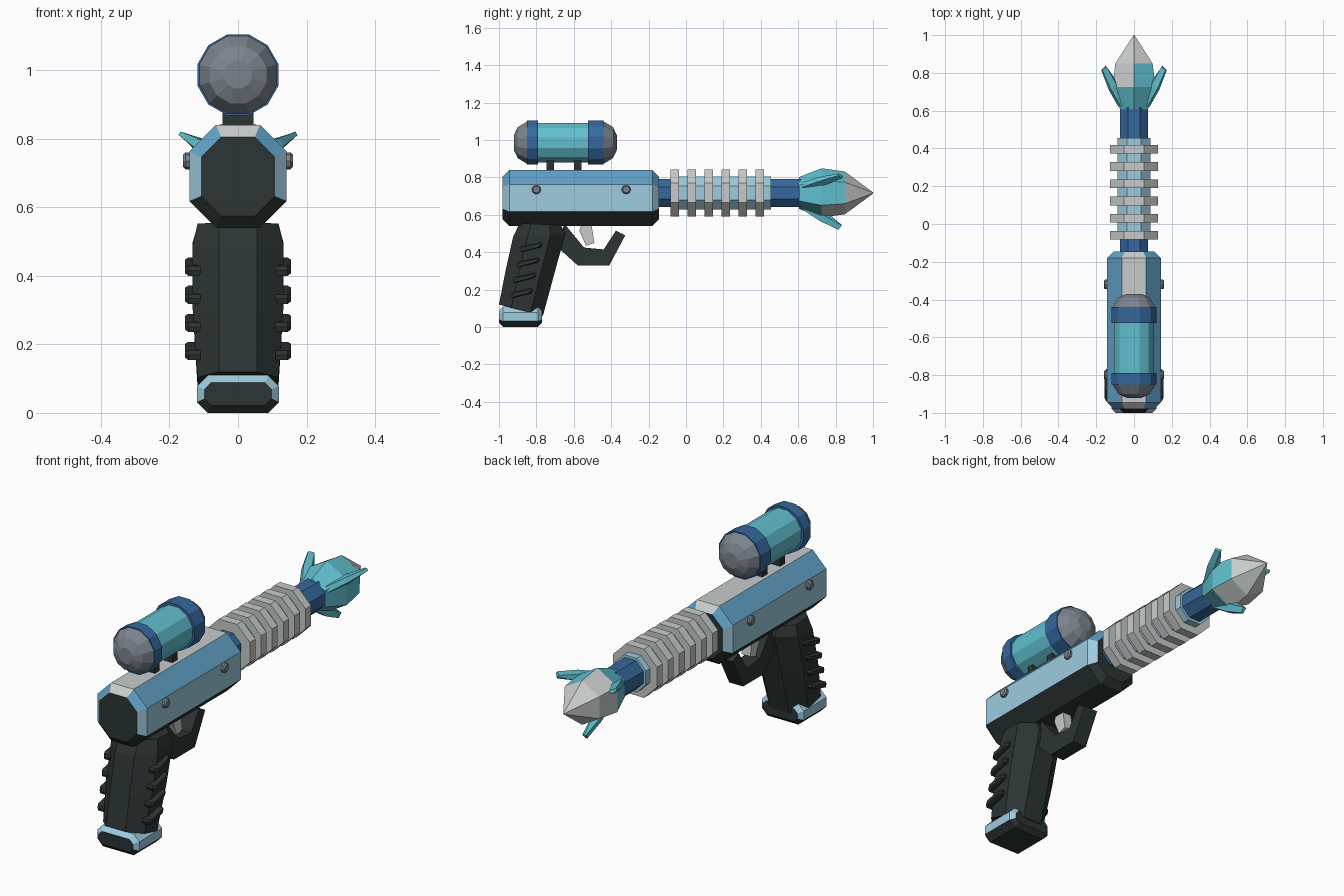
import bpy, bmesh, math
from mathutils import Vector

if "Cube" in bpy.data.objects:
    bpy.data.objects.remove(bpy.data.objects["Cube"])

def mat(name, r, g, b):
    m = bpy.data.materials.new(name)
    m.diffuse_color = (r, g, b, 1)
    m.use_nodes = True
    m.node_tree.nodes["Principled BSDF"].inputs["Base Color"].default_value = m.diffuse_color
    return m

DARK = mat("charcoal", .025, .035, .034)
PALE = mat("pale_grey", .58, .60, .60)
GREY = mat("steel_grey", .20, .23, .27)
LIGHT = mat("light_blue", .34, .60, .74)
MID = mat("mid_blue", .12, .35, .56)
NAVY = mat("deep_blue", .035, .14, .34)
TEAL = mat("teal", .12, .53, .63)

def loft(name, rings, mats, rule=lambda seg, side: 0, cap=(0, 0)):
    """Skin equal-length rings of points; rule(segment, side) gives the material."""
    bm = bmesh.new()
    vs = [[bm.verts.new(p) for p in ring] for ring in rings]
    n = len(rings[0])
    for s in range(len(vs) - 1):
        for k in range(n):
            j = (k + 1) % n
            f = bm.faces.new((vs[s][k], vs[s][j], vs[s + 1][j], vs[s + 1][k]))
            f.material_index = rule(s, k)
    for ring, c in ((vs[0], cap[0]), (vs[-1], cap[1])):
        bm.faces.new(ring).material_index = c
    bmesh.ops.recalc_face_normals(bm, faces=bm.faces)
    me = bpy.data.meshes.new(name)
    bm.to_mesh(me)
    bm.free()
    for m in mats:
        me.materials.append(m)
    ob = bpy.data.objects.new(name, me)
    bpy.context.collection.objects.link(ob)
    return ob

def lathe(name, prof, z, n, mats, rule=lambda seg, side: 0, turn=0.5, cap=(0, 0)):
    """Turned part along y; prof is (y, corner radius)."""
    rings = [[(r * math.cos((k + turn) * math.tau / n), y,
               z + r * math.sin((k + turn) * math.tau / n)) for k in range(n)]
             for y, r in prof]
    return loft(name, rings, mats, rule, cap)

def slab(name, outline, x0, x1, m):
    """Extrude a (y, z) outline between two x positions."""
    return loft(name, [[(x, y, z) for y, z in outline] for x in (x0, x1)], [m])

def octagon(hx, z0, z1, c, d=0.0):
    """Chamfered rectangle in (x, z), shrunk by d; side 0 is the bottom, 4 the top."""
    hx, z0, z1, c = hx - d, z0 + d, z1 - d, c - d * .58
    return [(-hx + c, z0), (hx - c, z0), (hx, z0 + c), (hx, z1 - c),
            (hx - c, z1), (-hx + c, z1), (-hx, z1 - c), (-hx, z0 + c)]

def chamfered_bar(name, hx, z0, z1, c, y0, y1, d, mats, sides):
    rings = [[(x, y, z) for x, z in octagon(hx, z0, z1, c, e)]
             for y, e in ((y0, d), (y0 + d, 0), (y1 - d, 0), (y1, d))]
    return loft(name, rings, mats, lambda s, k: sides[k])

# Receiver: dark belly and ends, light sides, blue shoulders, pale top
chamfered_bar("receiver", .142, .54, .84, .078, -.98, -.145, .035,
              [DARK, LIGHT, MID, PALE], [0, 0, 1, 2, 3, 2, 1, 0])
# Butt plate under the grip
chamfered_bar("grip_base", .12, 0, .11, .032, -1.0, -.77, .022,
              [DARK, LIGHT], [0, 0, 1, 1, 1, 1, 1, 0])

# Grip: rings given as back y, back z, front y, front z, half width
grip = []
for yb, zb, yf, zf, hx in ((-.89, .555, -.67, .545, .118), (-.925, .48, -.645, .50, .133),
                           (-.965, .30, -.70, .30, .132), (-1.0, .12, -.765, .06, .118)):
    c = .055
    dy = yf - yb
    pts = [(-c, 0), (c, 0), (hx, .28), (hx, .72), (c, 1), (-c, 1), (-hx, .72), (-hx, .28)]
    grip.append([(x, yb + dy * t, zb + (zf - zb) * t) for x, t in pts])
loft("grip", grip, [DARK])

# Grip ribs
for i in range(4):
    y, z = -.825 - .017 * i, .43 - .082 * i
    bar = [(y - .06, z - .03), (y + .05, z - .003), (y + .058, z + .012),
           (y + .05, z + .023), (y - .06, z - .002), (y - .065, z - .015)]
    for s, side in ((-1, "left"), (1, "right")):
        rings = [[(s * x, cy * f + y * (1 - f), cz * f + z * (1 - f)) for cy, cz in bar]
                 for x, f in ((.11, 1), (.145, 1), (.155, .75))]
        loft(f"{side}_grip_rib", rings, [DARK])

# Trigger guard and trigger
slab("trigger_guard", [(-.655, .54), (-.69, .43), (-.58, .33), (-.41, .33), (-.325, .49),
                       (-.375, .515), (-.44, .415), (-.545, .425), (-.64, .54)], -.04, .04, DARK)
slab("trigger", [(-.57, .515), (-.56, .545), (-.505, .545), (-.49, .45), (-.535, .435)],
     -.025, .025, PALE)

# Side screws
for s, side in ((-1, "left"), (1, "right")):
    for y in (-.8, -.32):
        rings = [[(s * x, y + r * math.cos(a * math.tau / 8), .735 + r * math.sin(a * math.tau / 8))
                  for a in range(8)] for x, r in ((.13, .025), (.153, .025), (.16, .018))]
        loft(f"{side}_screw", rings, [GREY])

# Barrel: core tube, sleeve and cooling rings
K8 = 1 / math.cos(math.pi / 8)
AXIS = .717
lathe("barrel_core", [(-.16, .075 * K8), (.62, .075 * K8)], AXIS, 8, [NAVY])
lathe("barrel_sleeve", [(-.06, .088 * K8), (.455, .088 * K8)], AXIS, 8, [LIGHT])
for i in range(6):
    y = -.06 + .091 * i
    lathe("cooling_ring", [(y - .023, .126 * K8), (y + .023, .126 * K8)], AXIS, 8, [PALE])

# Nozzle: six-sided bulb, pale tip with two teal facets reaching forward
lathe("nozzle", [(.605, .085), (.725, .132), (.85, .114), (1.0, .003)], AXIS, 6, [TEAL, PALE],
      lambda s, k: 0 if s == 0 or (s == 1 and k in (0, 5)) else 1, cap=(0, 1))

# Nozzle fins
for i in range(3):
    a = math.radians(30 + 120 * i)
    out, across = Vector((math.cos(a), 0, math.sin(a))), Vector((-math.sin(a), 0, math.cos(a)))
    rings = []
    for y, r, depth, w in ((.63, .075, .03, .024), (.72, .135, .045, .022), (.825, .185, .015, .01)):
        rings.append([Vector((0, y + dy, AXIS)) + out * (r + dr) + across * t
                      for dy, dr, t in ((-.01, .012, -w * .6), (-.01, .012, w * .6),
                                        (depth * .5, -.012, w), (depth, -depth * .5, 0),
                                        (depth * .5, -.012, -w))])
    loft("nozzle_fin", rings, [TEAL])

# Canister on top: steel domes, blue collars, teal glass
K12 = 1 / math.cos(math.pi / 12)
SZ = .986
prof = [(-.92, .04), (-.9, .083), (-.85, .113), (-.85, .118), (-.79, .118), (-.79, .106),
        (-.525, .106), (-.525, .118), (-.44, .118), (-.44, .113), (-.39, .083), (-.37, .04)]
cols = [0, 0, 1, 1, 1, 2, 1, 1, 1, 0, 0]
lathe("canister", [(y, r * K12) for y, r in prof], SZ, 12, [GREY, NAVY, TEAL],
      lambda s, k: cols[s])

# Canister posts
for y in (-.725, -.58):
    slab("canister_post", [(y - .02, .82), (y + .02, .82), (y + .02, .91), (y - .02, .91)],
         -.045, .045, DARK)
